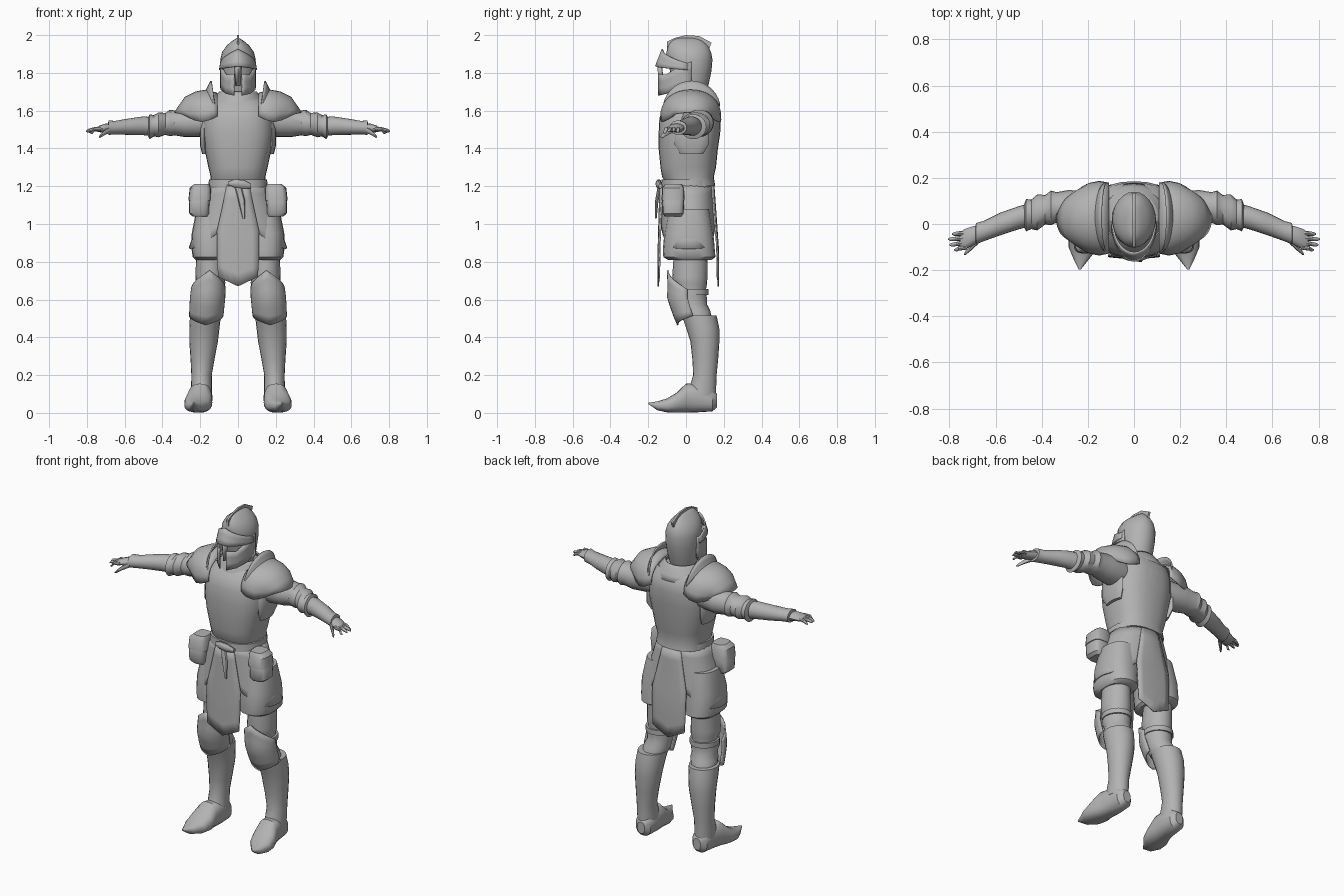
import bpy, bmesh, math
from math import sin, cos, pi, radians
from mathutils import Vector

steel = bpy.data.materials.new("grey steel")
steel.diffuse_color = (0.45, 0.45, 0.45, 1)


def finish(name, bm, mirror=False, thick=0, angle=38):
    bmesh.ops.recalc_face_normals(bm, faces=bm.faces)
    me = bpy.data.meshes.new(name)
    bm.to_mesh(me)
    bm.free()
    me.materials.append(steel)
    me.shade_smooth()
    me.set_sharp_from_angle(angle=radians(angle))
    ob = bpy.data.objects.new(name, me)
    bpy.context.collection.objects.link(ob)
    if thick:
        m = ob.modifiers.new("thickness", 'SOLIDIFY')
        m.thickness, m.offset = thick, 0
    if mirror:
        m = ob.modifiers.new("mirror", 'MIRROR')
        m.use_mirror_merge = False
    return ob


def tube(name, rings, axis='z', n=20, mirror=False, power=2.0):
    """Capped loft through rings (x, y, z, half width, half height) facing one axis."""
    u, v = {'z': ((1, 0, 0), (0, 1, 0)), 'y': ((1, 0, 0), (0, 0, 1)),
            'x': ((0, 1, 0), (0, 0, 1))}[axis]
    u, v = Vector(u), Vector(v)
    bm = bmesh.new()
    loops = []
    for x, y, z, a, b in rings:
        loop = []
        for i in range(n):
            t = 2 * pi * i / n
            c, s = cos(t), sin(t)
            c = math.copysign(abs(c) ** (2 / power), c)
            s = math.copysign(abs(s) ** (2 / power), s)
            loop.append(bm.verts.new(Vector((x, y, z)) + u * a * c + v * b * s))
        loops.append(loop)
    for p, q in zip(loops, loops[1:]):
        for i in range(n):
            j = (i + 1) % n
            bm.faces.new((p[i], p[j], q[j], q[i]))
    bm.faces.new(loops[0])
    bm.faces.new(loops[-1])
    return finish(name, bm, mirror)


def shell(name, f, nu, nv, mirror=False, thick=0.008):
    """Sheet of plate from a surface function f(u, v)."""
    bm = bmesh.new()
    g = [[bm.verts.new(f(i / nu, j / nv)) for i in range(nu + 1)] for j in range(nv + 1)]
    for j in range(nv):
        for i in range(nu):
            bm.faces.new((g[j][i], g[j][i + 1], g[j + 1][i + 1], g[j + 1][i]))
    bmesh.ops.remove_doubles(bm, verts=bm.verts, dist=0.0005)
    return finish(name, bm, mirror, thick)


def lerp(pts, t):
    """Piecewise linear lookup in evenly spaced values."""
    k = min(int(t * (len(pts) - 1)), len(pts) - 2)
    w = t * (len(pts) - 1) - k
    return pts[k] * (1 - w) + pts[k + 1] * w


# Helmet: skull, crest, brow, cheek plates, nose bar
tube("helmet_skull", [(0, .025, 1.69, .075, .08), (0, .025, 1.74, .085, .095),
                      (0, .025, 1.81, .092, .11), (0, .02, 1.87, .094, .12),
                      (0, .015, 1.91, .084, .118), (0, .01, 1.945, .06, .105),
                      (0, .005, 1.97, .03, .08), (0, 0, 1.985, .006, .05)], n=24)

crest = [(-.10, 1.90), (-.10, 1.965), (-.06, 1.985), (0, 2.0), (.07, 1.995),
         (.135, 1.96), (.12, 1.92), (.135, 1.88), (.0, 1.86)]
bm = bmesh.new()
face = bm.faces.new([bm.verts.new((-.006, y, z)) for y, z in crest])
ext = bmesh.ops.extrude_face_region(bm, geom=[face])
bmesh.ops.translate(bm, vec=(.012, 0, 0), verts=[e for e in ext['geom'] if isinstance(e, bmesh.types.BMVert)])
finish("helmet_crest", bm)


def brow(u, v):
    s = 2 * u - 1
    a = s * pi * .5
    peak = 1 - abs(s)
    top = 1.85 + .075 * peak
    low = 1.815 + .02 * peak
    reach = .115 + .055 * cos(a) - .035 * v * cos(a)
    return ((.097 - .006 * v) * sin(a), .01 - reach * cos(a) ** .8 if cos(a) > 0 else .01, low + (top - low) * v)


shell("helmet_brow", brow, 16, 3)
shell("helmet_cheek", lambda u, v: (
    lerp((.092, .088, .062, .02), u), lerp((.03, -.045, -.105, -.145), u),
    lerp((1.73, 1.71, 1.69, 1.68), u) * (1 - v) + lerp((1.86, 1.83, 1.79, 1.795), u) * v),
    6, 3, mirror=True)
shell("nose_bar", lambda u, v: (
    (u - .5) * (.022 + .014 * v), -.12 - .02 * (1 - abs(2 * u - 1)) - .008 * v, 1.73 + .11 * v), 2, 2)

# Neck and gorget
tube("neck", [(0, .03, 1.58, .08, .08), (0, .02, 1.75, .065, .07)])


def gorget(u, v):
    a = 2 * pi * u
    front = max(0, -sin(a))
    return (lerp((.095, .115, .165), v) * cos(a), .03 + lerp((.095, .115, .145), v) * sin(a),
            lerp((1.70, 1.675, 1.62), v) - .035 * front * v)


shell("gorget", gorget, 24, 4)

# Breastplate with a slightly square section
tube("breastplate", [(0, .03, 1.20, .145, .125), (0, .01, 1.25, .145, .137),
                     (0, .012, 1.30, .157, .147), (0, .012, 1.40, .178, .157),
                     (0, .018, 1.48, .19, .163), (0, .022, 1.56, .185, .163),
                     (0, .03, 1.62, .17, .148), (0, .035, 1.66, .13, .11)], n=28, power=2.5)
tube("armpit_plate", [(.17, .03, 1.37, .02, .06), (.18, .03, 1.42, .022, .09),
                      (.18, .03, 1.50, .022, .09), (.17, .03, 1.56, .02, .06)], n=12, mirror=True)
tube("belt", [(0, .005, 1.19, .158, .137), (0, .005, 1.235, .154, .135)], n=28, power=2.4)
tube("belt_knot", [(-.05, -.14, 1.215, .01, .01), (-.02, -.145, 1.215, .016, .022),
                   (.03, -.145, 1.21, .016, .024), (.07, -.135, 1.20, .01, .012)], axis='x', n=10)
tube("belt_strap", [(0, -.14, 1.20, .018, .01), (.02, -.155, 1.12, .018, .009),
                    (.03, -.16, 1.03, .006, .005)], n=8)


# Armoured skirt: lower edge rises towards front and back
def skirt(u, v):
    a = 2 * pi * u
    c, s = cos(a), sin(a)
    low = .87 + .13 * abs(s) ** 5
    z = 1.21 + (low - 1.21) * v
    t = (1.21 - z) / .34
    c = math.copysign(abs(c) ** .85, c)
    s = math.copysign(abs(s) ** .85, s)
    return ((.15 + .107 * t) * c, .005 + .01 * t + (.132 + .018 * t) * s, z)


shell("skirt", skirt, 40, 6)


# Hanging cloth panels front and back
def panel(sign, y0, y1):
    def f(u, v):
        s = 2 * u - 1
        z = 1.2 + (.67 + .05 * abs(s) - 1.2) * v
        y = lerp((y0, (y0 + y1) / 2, y1, y1), v) - sign * .012 * s * s * (1 - v * .5)
        return (s * lerp((.06, .085, .112, .112, .105), v), y, z)
    return f


shell("front_panel", panel(-1, -.137, -.147), 6, 8)
shell("back_panel", panel(1, .147, .172), 6, 8)

# Pouches with flap
tube("pouch", [(.20, -.068, 1.04, .04, .045), (.205, -.068, 1.055, .053, .055),
               (.205, -.068, 1.12, .055, .058), (.20, -.066, 1.14, .05, .054)],
     n=16, mirror=True, power=3.5)
tube("pouch_flap", [(.203, -.068, 1.125, .06, .061), (.20, -.068, 1.19, .056, .058),
                    (.192, -.066, 1.212, .04, .045)], n=16, mirror=True, power=3.5)

# Shoulder plates and their upright neck guards
shell("pauldron", lambda u, v: (
    .11 + .225 * v * (.72 + .28 * sin(pi * u)),
    .025 - lerp((.15, .158, .15, .125, .09), v) * cos(pi * u),
    lerp((1.57, 1.55, 1.54, 1.55, 1.57), v) + lerp((.12, .158, .158, .12, .02), v) * sin(pi * u) ** .75),
    16, 8, mirror=True)
shell("neck_guard", lambda u, v: (
    .125 + .05 * sin(pi * u) * (1 - .65 * v), .03 - .152 * cos(pi * (.08 + .84 * u)),
    1.60 + (.09 + .067 * v) * sin(pi * (.08 + .84 * u))), 16, 3, mirror=True)

# Arms
tube("sleeve", [(.15, .05, 1.54, .08, .08), (.28, .068, 1.535, .08, .075),
                (.335, .072, 1.535, .066, .066), (.36, .07, 1.535, .075, .07),
                (.385, .062, 1.53, .064, .058), (.42, .05, 1.525, .078, .066),
                (.445, .042, 1.52, .064, .056), (.468, .038, 1.515, .07, .066),
                (.478, .036, 1.515, .045, .045)], axis='x', mirror=True)
tube("vambrace", [(.45, .04, 1.515, .05, .05), (.50, .027, 1.52, .05, .05),
                  (.58, .0, 1.515, .049, .043), (.65, -.03, 1.51, .044, .036),
                  (.685, -.042, 1.51, .046, .038), (.688, -.043, 1.51, .03, .025)],
     axis='x', mirror=True)
tube("palm", [(.66, -.036, 1.508, .032, .025), (.70, -.052, 1.508, .042, .024),
              (.735, -.066, 1.503, .044, .017), (.752, -.072, 1.50, .036, .01)],
     axis='x', n=12, mirror=True)
for i, (x, y, z) in enumerate([(.79, -.043, 1.485), (.806, -.066, 1.49),
                               (.80, -.09, 1.488), (.78, -.112, 1.48)]):
    y0 = -.04 - .02 * i
    tube("finger", [(.725, y0, 1.503, .011, .012), (.76, (y0 + y) / 2, 1.502, .01, .011),
                    (x - .01, y, z + .005, .008, .008), (x, y, z, .003, .003)],
         axis='x', n=8, mirror=True)
tube("thumb", [(.675, -.07, 1.50, .016, .016), (.705, -.10, 1.485, .014, .014),
               (.73, -.125, 1.465, .009, .009), (.737, -.132, 1.46, .003, .003)],
     axis='x', n=8, mirror=True)

# Breeches and legs
tube("breeches", [(.12, .015, 1.08, .10, .11), (.14, .015, .95, .105, .13),
                  (.147, .015, .86, .098, .138), (.145, .018, .825, .095, .138),
                  (.145, .02, .81, .08, .115)], mirror=True, power=2.4)
tube("thigh", [(.15, .025, .84, .072, .09), (.147, .02, .72, .078, .093),
               (.147, .022, .685, .08, .09), (.147, .025, .66, .07, .082),
               (.148, .025, .61, .078, .085), (.15, .035, .575, .07, .076),
               (.155, .045, .545, .076, .082), (.165, .06, .50, .07, .078)], mirror=True)
tube("greave", [(.172, .07, .515, .082, .092), (.178, .088, .45, .08, .088),
                (.182, .10, .38, .076, .077), (.188, .102, .28, .063, .068),
                (.193, .10, .20, .054, .062), (.193, .09, .14, .055, .07),
                (.193, .08, .09, .055, .08)], mirror=True)


# Knee plate: pointed at top and bottom, wrapped round the front
def knee(u, v):
    s = 2 * u - 1
    a = s * radians(95)
    tip = 1 - abs(s)
    top, low = .655 + .10 * tip, .515 - .05 * tip
    z = low + (top - low) * v
    t = (z - .46) / .30
    r = lerp((.085, .088, .09, .086, .08), min(1, max(0, t)))
    return (.172 - .022 * t + r * sin(a),
            lerp((.05, .022, .0, -.002, -.012), min(1, max(0, t))) - (r + .006) * cos(a), z)


shell("knee_plate", knee, 14, 6, mirror=True)
tube("knee_strap", [(.148, .03, .625, .082, .088), (.148, .03, .655, .082, .088)], mirror=True)

# Pointed shoes
tube("shoe", [(.188, .165, .065, .025, .035), (.19, .14, .068, .05, .06),
              (.193, .06, .078, .058, .075), (.202, .0, .078, .064, .077),
              (.21, -.05, .054, .074, .053), (.218, -.10, .04, .066, .037),
              (.228, -.15, .037, .035, .024), (.235, -.198, .05, .004, .004)],
     axis='y', mirror=True, power=2.4)
